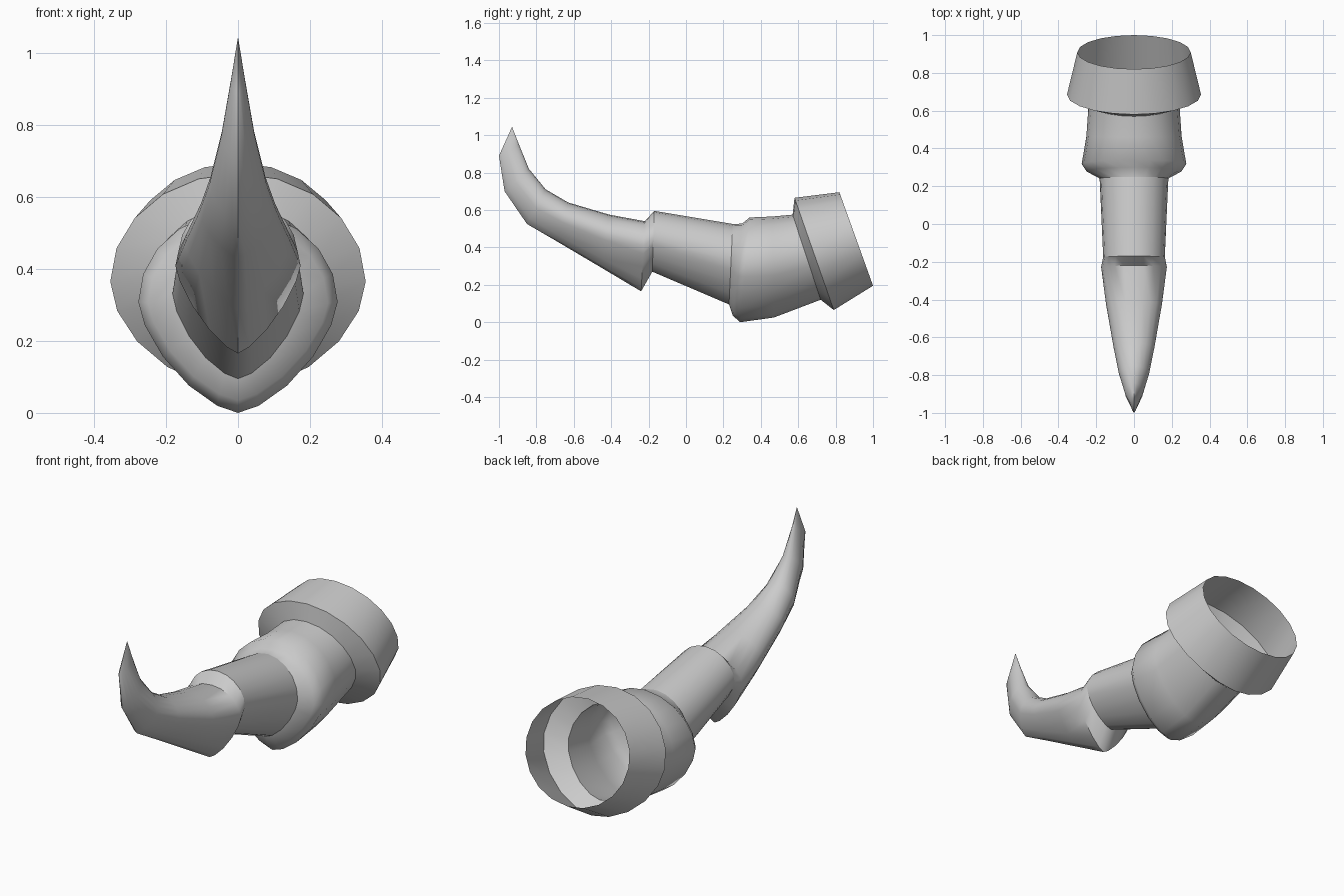
import bpy, bmesh, math
from mathutils import Vector

if "Cube" in bpy.data.objects:
    bpy.data.objects.remove(bpy.data.objects["Cube"])

SIDES = 20


def section(top, bottom, width, wide, power):
    """Ring between a top and bottom (y, z) point: round above, keeled below.
    wide = where the widest point lies (0 top, 1 bottom); power 2 = round, 1 = V."""
    pts = []
    for i in range(SIDES):
        a = 2 * math.pi * i / SIDES
        s, c = math.sin(a), math.cos(a)
        if c >= 0:
            x, t = s, wide * (1 - c)
        else:
            x = math.copysign(abs(s) ** (2 / power), s)
            t = wide + (1 - wide) * abs(c) ** (2 / power)
        y = top[0] + (bottom[0] - top[0]) * t
        z = top[1] + (bottom[1] - top[1]) * t
        pts.append(Vector((x * width, y, z)))
    return pts


def loft(name, rings, tip=None):
    bm = bmesh.new()
    loops = [[bm.verts.new(p) for p in section(*r)] for r in rings]
    for a, b in zip(loops, loops[1:]):
        for i in range(SIDES):
            j = (i + 1) % SIDES
            bm.faces.new((a[i], a[j], b[j], b[i]))
    if tip:
        v = bm.verts.new(tip)
        for i in range(SIDES):
            bm.faces.new((loops[-1][i], loops[-1][(i + 1) % SIDES], v))
    # rings run from back to front: make the sides face outward
    bm.normal_update()
    f = bm.faces[:][0]
    if f.normal.z < 0:
        bmesh.ops.reverse_faces(bm, faces=bm.faces[:])
    mesh = bpy.data.meshes.new(name)
    bm.to_mesh(mesh)
    bm.free()
    ob = bpy.data.objects.new(name, mesh)
    bpy.context.collection.objects.link(ob)
    bpy.context.view_layer.objects.active = ob
    ob.select_set(True)
    bpy.ops.object.shade_smooth_by_angle(angle=math.radians(50))
    ob.select_set(False)
    return ob


# Rings shared by neighbouring parts: top, bottom, half width, wide, power
neck = ((0.57, 0.575), (0.72, 0.12), 0.24, 0.48, 1.7)
shaft_back = ((0.25, 0.525), (0.23, 0.095), 0.182, 0.45, 1.5)
shaft_front = ((-0.17, 0.595), (-0.18, 0.27), 0.163, 0.45, 1.5)

# Open collar at the back, with its stepped front shoulder
loft("collar", [
    ((0.82, 0.695), (1.0, 0.195), 0.30, 0.5, 2.0),
    ((0.58, 0.665), (0.79, 0.065), 0.355, 0.5, 1.8),
    neck,
])

# Swollen knuckle
loft("knuckle", [
    neck,
    ((0.46, 0.565), (0.47, 0.025), 0.252, 0.46, 1.6),
    ((0.34, 0.56), (0.29, 0.0), 0.277, 0.45, 1.5),
    ((0.30, 0.527), (0.25, 0.035), 0.25, 0.45, 1.5),
    shaft_back,
])

# Straight shaft
loft("shaft", [shaft_back, shaft_front])

# Keeled claw curving up to a point
loft("claw", [
    shaft_front,
    ((-0.22, 0.54), (-0.24, 0.165), 0.174, 0.35, 1.35),
    ((-0.41, 0.575), (-0.45, 0.29), 0.148, 0.37, 1.35),
    ((-0.63, 0.64), (-0.69, 0.432), 0.108, 0.4, 1.4),
    ((-0.75, 0.71), (-0.85, 0.525), 0.08, 0.42, 1.4),
    ((-0.84, 0.82), (-0.97, 0.70), 0.047, 0.45, 1.4),
    ((-0.893, 0.95), (-1.0, 0.89), 0.02, 0.5, 1.4),
], tip=(0, -0.93, 1.045))
